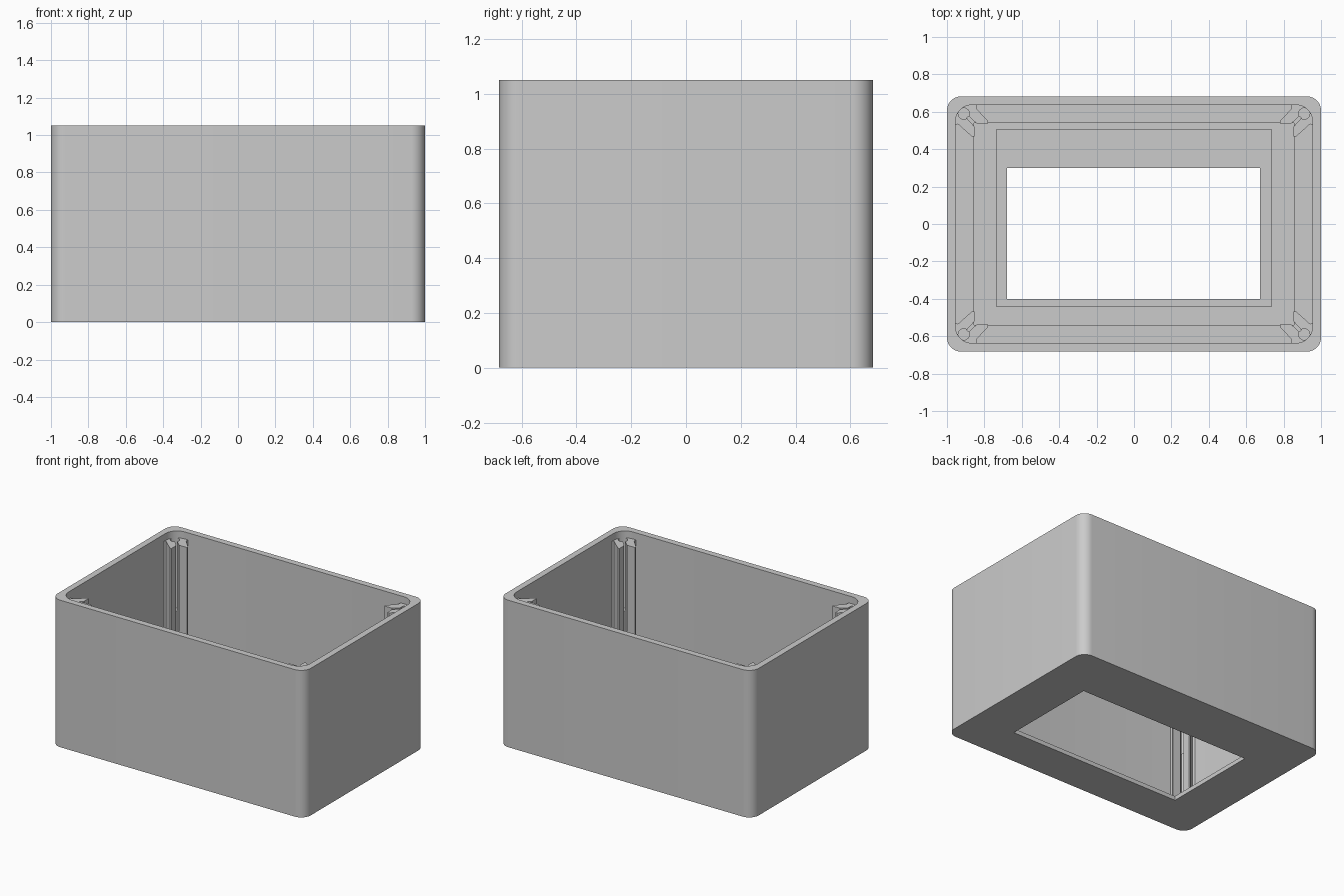
import bpy, bmesh, math

cube = bpy.data.objects.get("Cube")
if cube:
    bpy.data.objects.remove(cube, do_unlink=True)

HX, HY, HEIGHT = 1.0, 0.682, 1.05
WALL = 0.045
FLOOR, LEDGE, LIP = 0.06, 0.09, 0.03
POST_TOP = 1.0

grey = bpy.data.materials.new("light grey plastic")
grey.use_nodes = True
grey.diffuse_color = (0.6, 0.6, 0.6, 1)
grey.node_tree.nodes["Principled BSDF"].inputs["Base Color"].default_value = (0.6, 0.6, 0.6, 1)


def rounded_rect(hx, hy, r, steps=10):
    pts = []
    for i, (sx, sy) in enumerate([(1, 1), (-1, 1), (-1, -1), (1, -1)]):
        for k in range(steps + 1):
            a = math.pi / 2 * (i + k / steps)
            pts.append((sx * (hx - r) + r * math.cos(a), sy * (hy - r) + r * math.sin(a)))
    return pts


def rect(x0, x1, y0, y1):
    return [(x0, y0), (x1, y0), (x1, y1), (x0, y1)]


def circle(x, y, r, n=24):
    return [(x + r * math.cos(math.tau * k / n), y + r * math.sin(math.tau * k / n)) for k in range(n)]


def prism(name, outline, z0, z1):
    """Extrude a flat outline between two heights."""
    bm = bmesh.new()
    face = bm.faces.new([bm.verts.new((x, y, z0)) for x, y in outline])
    top = bmesh.ops.extrude_face_region(bm, geom=[face])["geom"]
    bmesh.ops.translate(bm, vec=(0, 0, z1 - z0), verts=[v for v in top if isinstance(v, bmesh.types.BMVert)])
    bmesh.ops.recalc_face_normals(bm, faces=bm.faces)
    mesh = bpy.data.meshes.new(name)
    bm.to_mesh(mesh)
    bm.free()
    mesh.materials.append(grey)
    obj = bpy.data.objects.new(name, mesh)
    bpy.context.collection.objects.link(obj)
    return obj


def cut(target, outline, z0, z1):
    """Cut a prism out of the target and discard the cutter."""
    cutter = prism("cutter", outline, z0, z1)
    cutter.hide_render = True
    mod = target.modifiers.new("cut", 'BOOLEAN')
    mod.operation, mod.solver, mod.object = 'DIFFERENCE', 'EXACT', cutter
    bpy.context.view_layer.objects.active = target
    bpy.ops.object.modifier_apply(modifier=mod.name)
    bpy.data.objects.remove(cutter, do_unlink=True)


def smooth(obj):
    bpy.ops.object.select_all(action='DESELECT')
    obj.select_set(True)
    bpy.context.view_layer.objects.active = obj
    bpy.ops.object.shade_smooth_by_angle(angle=math.radians(30))


# Open box: cavity, stepped floor, recess and window opening
box = prism("box_shell", rounded_rect(HX, HY, 0.075), 0, HEIGHT)
ix, iy = HX - WALL, HY - WALL
cut(box, rounded_rect(ix, iy, 0.09), LEDGE, HEIGHT + 0.1)
cut(box, rect(-0.855, 0.855, -0.54, 0.54), FLOOR, LEDGE + 0.1)
cut(box, rect(-0.735, 0.735, -0.44, 0.505), LIP, LEDGE + 0.1)
cut(box, rect(-0.68, 0.675, -0.4, 0.3), -0.1, LEDGE + 0.1)
smooth(box)

# Screw posts: outline measured inward from the inside corner
POST = [(-0.01, -0.01), (0.115, -0.01), (0.115, 0.023), (0.175, 0.087), (0.175, 0.1),
        (0.102, 0.1), (0.102, 0.17), (0.089, 0.17), (0.014, 0.103), (-0.01, 0.115)]
SLOT = [(0.06, 0.07), (0.07, 0.06), (0.12, 0.105), (0.105, 0.12)]
for side, sx in (("right", -1), ("left", 1)):
    for end, sy in (("front", -1), ("back", 1)):
        def place(pts):
            return [(sx * (ix - u), sy * (iy - v)) for u, v in pts]
        post = prism(f"{end}_{side}_screw_post", place(POST), FLOOR, POST_TOP)
        cut(post, place(circle(0.045, 0.047, 0.03)), 0.5, HEIGHT)
        cut(post, place(SLOT), FLOOR - 0.1, HEIGHT)
        smooth(post)
